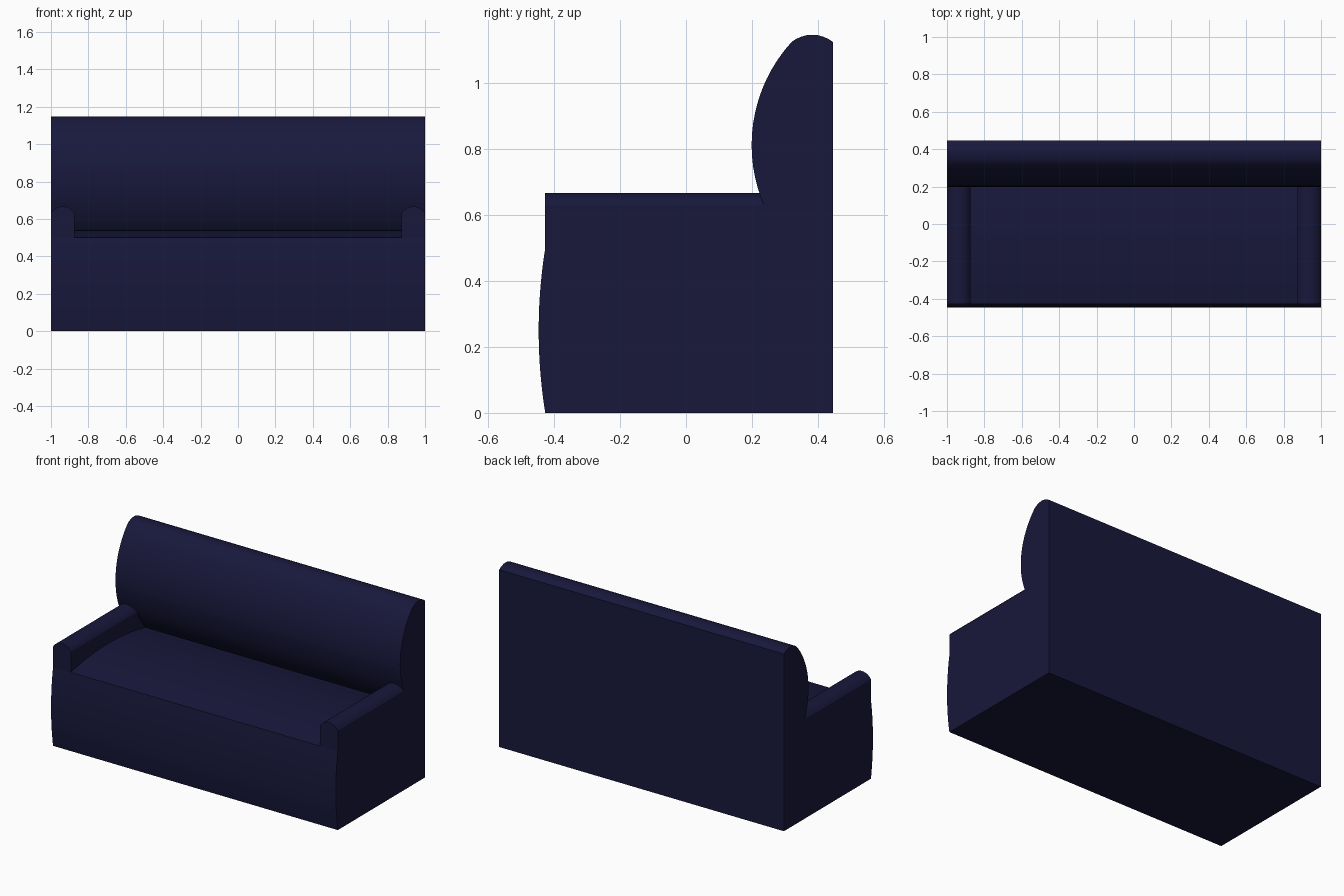
import bpy, bmesh, math
from mathutils import Vector

if "Cube" in bpy.data.objects:
    bpy.data.objects.remove(bpy.data.objects["Cube"])

navy = bpy.data.materials.new("navy_fabric")
navy.diffuse_color = (0.009, 0.009, 0.045, 1)
navy.use_nodes = True
navy.node_tree.nodes["Principled BSDF"].inputs["Base Color"].default_value = navy.diffuse_color


def arc(p, q, rise, n=14):
    """Points of a circular arc from p to q, bulging to the left of p->q (end point left out)."""
    p, q = Vector(p), Vector(q)
    half = (q - p).length / 2
    along = (q - p).normalized()
    left = Vector((-along.y, along.x))
    r = (half * half + rise * rise) / (2 * rise)
    a = math.asin(half / r)
    mid = (p + q) / 2 + left * (rise - r)
    angles = [-a + 2 * a * i / n for i in range(n)]
    return [mid + along * (r * math.sin(t)) + left * (r * math.cos(t)) for t in angles]


def extrude(name, profile, place, start, end):
    """Solid made by sweeping a closed 2D profile from start to end."""
    bm = bmesh.new()
    face = bm.faces.new([bm.verts.new(place(p[0], p[1], start)) for p in profile])
    out = bmesh.ops.extrude_face_region(bm, geom=[face])
    shift = Vector(place(0, 0, end)) - Vector(place(0, 0, start))
    bmesh.ops.translate(bm, vec=shift,
                        verts=[v for v in out["geom"] if isinstance(v, bmesh.types.BMVert)])
    bmesh.ops.recalc_face_normals(bm, faces=bm.faces)
    mesh = bpy.data.meshes.new(name)
    bm.to_mesh(mesh)
    bm.free()
    mesh.materials.append(navy)
    obj = bpy.data.objects.new(name, mesh)
    bpy.context.collection.objects.link(obj)
    bpy.ops.object.select_all(action='DESELECT')
    obj.select_set(True)
    bpy.context.view_layer.objects.active = obj
    bpy.ops.object.shade_smooth_by_angle(angle=math.radians(30))
    return obj


def along_x(y, z, x):
    return (x, y, z)


def along_y(x, z, y):
    return (x, y, z)


FRONT, REAR, SEAT_END, SEAT_Z, TOP_Z = -0.427, 0.446, 0.32, 0.5, 1.125

# Base with bowed front and crowned seat
base = (arc((FRONT, 0), (FRONT, SEAT_Z), 0.02)
        + arc((FRONT, SEAT_Z), (SEAT_END, SEAT_Z), 0.04)
        + [(SEAT_END, SEAT_Z), (REAR, SEAT_Z), (REAR, 0)])
extrude("seat_base", base, along_x, -1, 1)

# Backrest with bulging front and rounded top
back = (arc((SEAT_END, SEAT_Z), (SEAT_END, TOP_Z), 0.121, 20)
        + arc((SEAT_END, TOP_Z), (REAR, TOP_Z), 0.022, 8)
        + [(REAR, TOP_Z), (REAR, SEAT_Z)])
extrude("backrest", back, along_x, -1, 1)

# Armrests with arched tops
for name, x in (("left_armrest", -1), ("right_armrest", 0.875)):
    arm = ([(x, SEAT_Z)] + arc((x, 0.63), (x + 0.125, 0.63), 0.037, 12)
           + [(x + 0.125, 0.63), (x + 0.125, SEAT_Z)])
    extrude(name, arm, along_y, FRONT, SEAT_END)
